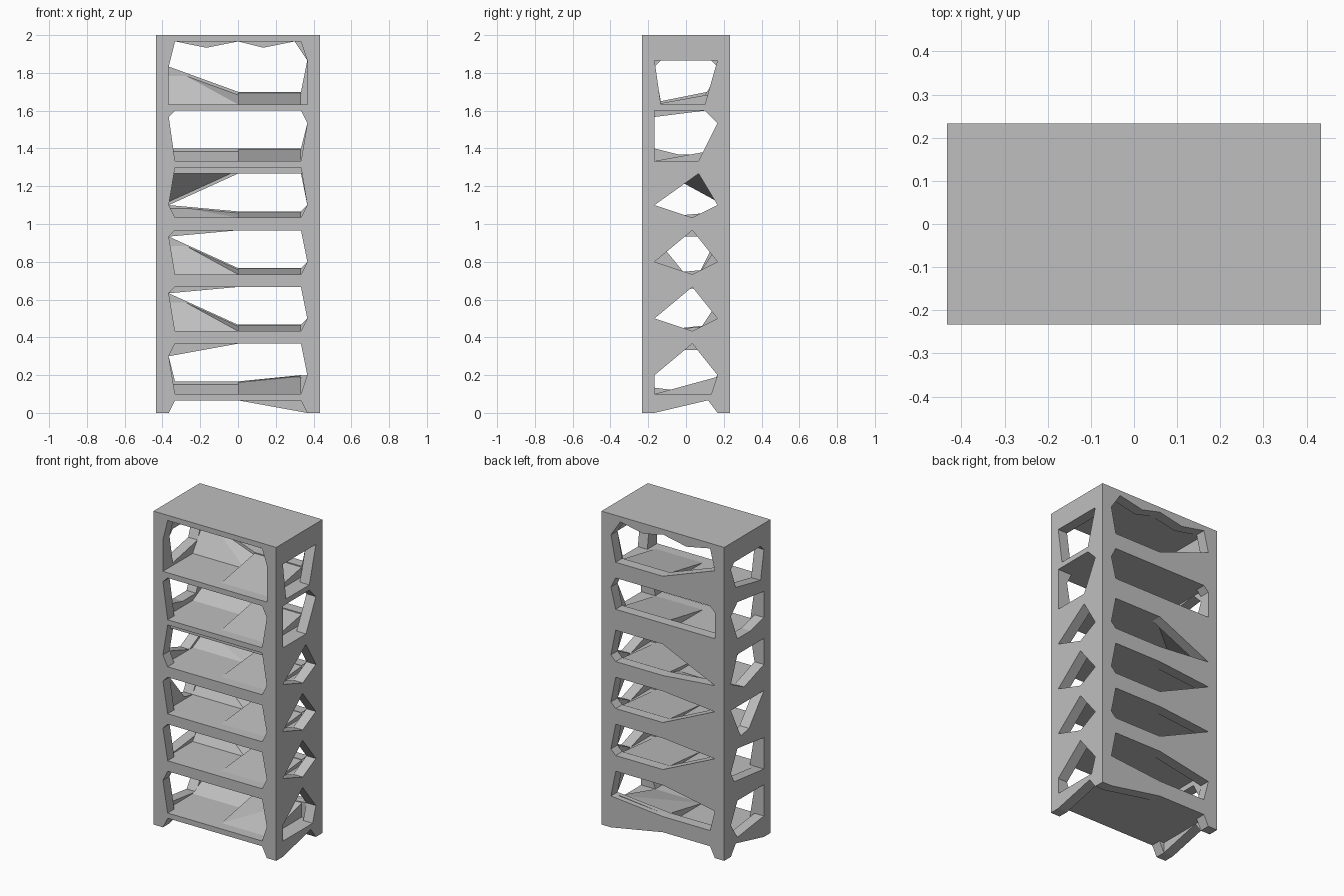
import bpy, bmesh
from mathutils import Vector

if "Cube" in bpy.data.objects:
    bpy.data.objects.remove(bpy.data.objects["Cube"], do_unlink=True)

U = 1 / 30  # modelling grid step

grey = bpy.data.materials.new("plain grey")
grey.use_nodes = True
colour = (0.52, 0.52, 0.52, 1)
grey.diffuse_color = colour
grey.node_tree.nodes["Principled BSDF"].inputs["Base Color"].default_value = colour


def finish(name, mesh):
    mesh.materials.clear()
    mesh.materials.append(grey)
    part = bpy.data.objects.new(name, mesh)
    bpy.context.collection.objects.link(part)
    return part


def plate(name, outline, holes, to_world):
    """Flat board with polygonal openings, two grid steps thick."""
    curve = bpy.data.curves.new(name, 'CURVE')
    curve.dimensions = '2D'
    curve.fill_mode = 'BOTH'
    curve.extrude = U
    for loop in [outline] + holes:
        spline = curve.splines.new('POLY')
        spline.points.add(len(loop) - 1)
        for point, (a, b) in zip(spline.points, loop):
            point.co = (a * U, b * U, 0, 1)
        spline.use_cyclic_u = True
    helper = bpy.data.objects.new(name + " outline", curve)
    bpy.context.collection.objects.link(helper)
    bpy.context.view_layer.update()
    evaluated = helper.evaluated_get(bpy.context.evaluated_depsgraph_get())
    mesh = bpy.data.meshes.new_from_object(evaluated)
    bpy.data.objects.remove(helper, do_unlink=True)
    bm = bmesh.new()
    bm.from_mesh(mesh)
    for v in bm.verts:
        v.co = to_world(*v.co)
    bmesh.ops.remove_doubles(bm, verts=bm.verts, dist=U / 100)
    bmesh.ops.recalc_face_normals(bm, faces=bm.faces)
    for f in bm.faces:
        f.smooth = False
    bm.to_mesh(mesh)
    bm.free()
    return finish(name, mesh)


def hull(name, points):
    """Convex solid around a few grid points."""
    bm = bmesh.new()
    for p in points:
        bm.verts.new(Vector(p) * U)
    bmesh.ops.convex_hull(bm, input=bm.verts)
    bmesh.ops.recalc_face_normals(bm, faces=bm.faces)
    mesh = bpy.data.meshes.new(name)
    bm.to_mesh(mesh)
    bm.free()
    return finish(name, mesh)


def box(name, x, y, low, high):
    return hull(name, [(a, b, c) for a in (-x, x) for b in (-y, y) for c in (low, high)])


# Front frame: one opening per bay, widest at a kink on each post
bays = [(3, 11, 9, 6), (13, 20, 19, 15), (22, 29, 28, 24),
        (31, 39, 33, 33), (40, 48, 47, 46), (49, 59, 55, 56)]
openings = [[(-10, low), (10, low), (11, right), (10, high), (-10, high), (-11, left)]
            for low, high, left, right in bays]
openings[-1][:2] = [(-11, 49), (11, 49)]
feet = [(-13, 0), (-11, 0), (-10, 2), (10, 2), (11, 0), (13, 0), (13, 60), (-13, 60)]
plate("front_frame", feet, openings, lambda a, b, c: (a, -6 * U - c, b))

# Back frame: irregular panels left between the openings
back_feet = [(-13, 0), (-11, 0), (-10, 2), (0, 2), (11, 0), (13, 0), (13, 60), (-13, 60)]
back_openings = [
    [(11, 6), (0, 5), (-10, 5), (-11, 9), (0, 11), (10, 11)],
    [(10, 14), (0, 14), (-11, 19), (0, 20), (10, 20), (11, 15)],
    [(10, 23), (0, 23), (-11, 28), (0, 29), (10, 29), (11, 24)],
    [(10, 32), (0, 32), (-11, 33), (0, 38), (10, 38), (11, 33)],
    [(10, 42), (-11, 42), (-11, 47), (-10, 48), (10, 48), (11, 46)],
    [(10, 51), (0, 51), (-11, 55), (-10, 59), (-5, 58), (0, 59), (4, 58), (9, 59), (11, 56)],
]
plate("back_frame", back_feet, back_openings, lambda a, b, c: (a, 6 * U - c, b))

# Side panels
side_feet = [(-7, 0), (-5, 0), (3.5, 2), (5, 0), (7, 0), (7, 60), (-7, 60)]
left_holes = [
    [(-5, 3), (4, 3), (5, 6), (1, 11), (-5, 6)],
    [(-5, 15), (1, 13), (5, 15), (1, 20)],
    [(-5, 24), (1, 22), (5, 24), (1, 29)],
    [(-5, 33), (1, 31), (5, 33), (2, 38)],
    [(-5, 40), (2, 40), (5, 46), (3, 48), (-5, 48)],
    [(-4, 49), (3, 49), (5, 56), (-5, 56)],
]
right_holes = [
    [(-5, 4), (3, 3), (5, 6), (3, 10), (-5, 10)],
    [(-5, 13), (4, 14), (5, 16), (3, 20), (-5, 19)],
    [(-0.5, 22.5), (2, 22), (5, 28), (-5, 28)],
    [(-5, 33), (1, 31), (5, 33), (3, 38), (-5, 38)],
    [(-5, 42), (-1, 41), (3, 41), (5, 46), (3, 48), (-5, 47)],
    [(-4, 49.5), (3.5, 51), (5, 55), (4, 56), (-4, 56), (-5, 55)],
]
plate("left_side", side_feet, left_holes, lambda a, b, c: (12 * U + c, a, b))
plate("right_side", side_feet, right_holes, lambda a, b, c: (-12 * U + c, a, b))

# Shelves and top board
for i, (low, high) in enumerate([(2, 3), (11, 13), (20, 22), (29, 31), (38, 40), (48, 49)]):
    box(f"shelf_{i + 1}", 12, 6, low, high)
box("top_board", 13, 7, 59, 60)

# Sloping ramps rising to the back edge: shelf height, then back height at right, middle, left
ramps = [(3, 5, 5, 6), (13, 19, 14, 14), (22, 28, 23, 23),
         (31, 33, 32, 32), (40, 42, 42, 42), (49, 55, 51, 51)]


def ramp(name, shelf, start, ends):
    points = []
    for x, top in ends:
        points += [(x, start, shelf), (x, 6, shelf - 0.5), (x, 6, top)]
    hull(name, points)


for i, (shelf, right, middle, left) in enumerate(ramps):
    ramp(f"ramp_left_{i + 1}", shelf, -5, [(0, middle), (10, left)])
    ramp(f"ramp_right_{i + 1}", shelf, 2, [(-11, right), (0, middle)])

# Hanging brace below the fifth shelf at the back right
hull("hanging_brace", [(-11, -5, 39), (-11, 6, 39), (0, 6, 39), (0, 6, 38), (-11, 6, 33), (-11, 3, 38)])
